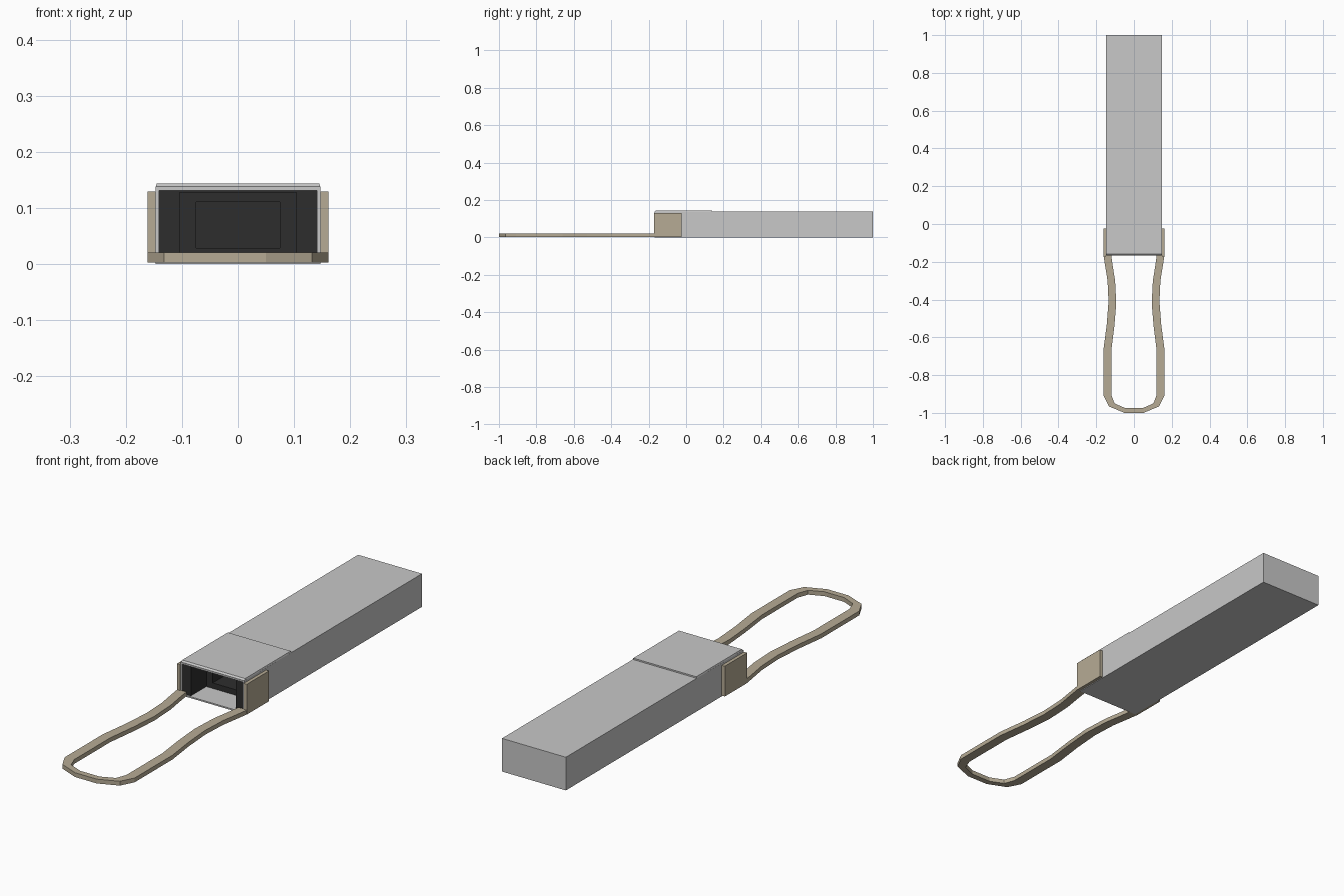
import bpy
import bmesh

cube = bpy.data.objects.get("Cube")
if cube:
    bpy.data.objects.remove(cube, do_unlink=True)


def material(name, rgb):
    m = bpy.data.materials.new(name)
    m.use_nodes = True
    m.diffuse_color = (*rgb, 1)
    bsdf = next(n for n in m.node_tree.nodes if n.type == 'BSDF_PRINCIPLED')
    bsdf.inputs["Base Color"].default_value = (*rgb, 1)
    return m


metal = material("light grey metal", (0.58, 0.58, 0.58))
tan = material("tan plastic", (0.47, 0.41, 0.30))
dark = material("dark plastic", (0.027, 0.027, 0.027))


def finish(bm, name, mat):
    bmesh.ops.recalc_face_normals(bm, faces=bm.faces)
    mesh = bpy.data.meshes.new(name)
    bm.to_mesh(mesh)
    bm.free()
    mesh.materials.append(mat)
    obj = bpy.data.objects.new(name, mesh)
    bpy.context.collection.objects.link(obj)
    return obj


def loft(name, mat, rings):
    """Join upright rectangles (half width, bottom, top, y) into a closed skin."""
    bm = bmesh.new()
    loops = [[bm.verts.new(p) for p in
              ((-w, y, a), (w, y, a), (w, y, b), (-w, y, b))]
             for w, a, b, y in rings]
    for r, s in zip(loops, loops[1:]):
        for i in range(4):
            j = (i + 1) % 4
            bm.faces.new((r[i], r[j], s[j], s[i]))
    bm.faces.new(loops[0])
    bm.faces.new(loops[-1])
    return finish(bm, name, mat)


def box(name, mat, x, y, z):
    bm = bmesh.new()
    bmesh.ops.create_cube(bm, size=1)
    for v in bm.verts:
        v.co = [r[0] if c < 0 else r[1] for c, r in zip(v.co, (x, y, z))]
    return finish(bm, name, mat)


# Metal housing with an open front bay
FRONT = -0.168
loft("housing", metal, [
    (0.147, 0, 0.138, 1), (0.147, 0, 0.138, FRONT),
    (0.141, 0.006, 0.131, FRONT), (0.141, 0.006, 0.131, 0.1)])

# Raised front cover with a sloped front edge
cover = box("front_cover", metal, (-0.147, 0.147), (FRONT, 0.14), (0.137, 0.144))
for v in cover.data.vertices:
    if v.co.z > 0.14:
        v.co.x *= 0.985
        if v.co.y < 0:
            v.co.y += 0.008

# Dark connector: back wall with a socket, side pillars and ceiling lining
loft("socket_wall", dark, [
    (0.141, 0.006, 0.131, 0.1), (0.141, 0.006, 0.131, -0.06),
    (0.075, 0.029, 0.111, -0.06), (0.075, 0.029, 0.111, 0.06)])
box("ceiling_lining", dark, (-0.141, 0.141), (-0.162, -0.06), (0.128, 0.131))

for side, s in (("left", 1), ("right", -1)):
    box(side + "_pillar", dark, sorted((s * 0.104, s * 0.141)),
        (-0.162, -0.06), (0.006, 0.128))
    box(side + "_latch_plate", tan, sorted((s * 0.147, s * 0.161)),
        (-0.172, -0.025), (0.003, 0.129))

# Pull loop: outer x, outer y, inner x, inner y along the left half
half = [(0.161, -0.168, 0.120, -0.168), (0.153, -0.22, 0.113, -0.22),
        (0.140, -0.30, 0.100, -0.30), (0.135, -0.41, 0.094, -0.42),
        (0.144, -0.53, 0.104, -0.54), (0.161, -0.66, 0.120, -0.67),
        (0.161, -0.91, 0.120, -0.905), (0.132, -0.966, 0.103, -0.95),
        (0.050, -1.0, 0.045, -0.975)]
path = half + [(-a, b, -c, d) for a, b, c, d in reversed(half)]
bm = bmesh.new()
sections = [[bm.verts.new(p) for p in
             ((a, b, 0.003), (c, d, 0.003), (c, d, 0.021), (a, b, 0.021))]
            for a, b, c, d in path]
for r, s in zip(sections, sections[1:]):
    for i in range(4):
        j = (i + 1) % 4
        bm.faces.new((r[i], r[j], s[j], s[i]))
bm.faces.new(sections[0])
bm.faces.new(sections[-1])
finish(bm, "pull_loop", tan)
